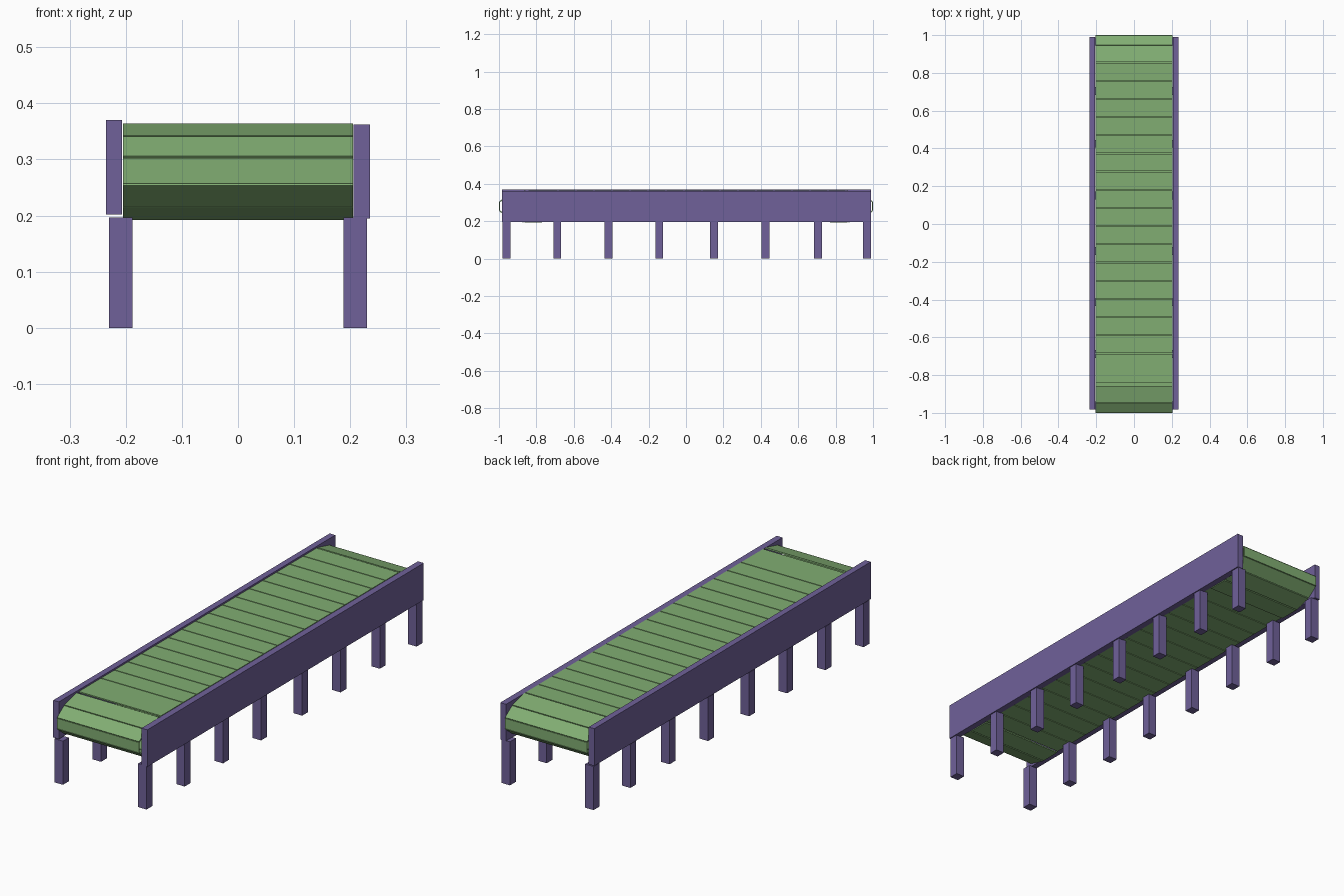
import bpy
import bmesh
from mathutils import Vector

if "Cube" in bpy.data.objects:
    bpy.data.objects.remove(bpy.data.objects["Cube"])


def material(name, color):
    m = bpy.data.materials.new(name)
    m.diffuse_color = color
    m.use_nodes = True
    m.node_tree.nodes["Principled BSDF"].inputs["Base Color"].default_value = m.diffuse_color
    return m


PURPLE = material("frame_purple", (0.16, 0.12, 0.32, 1))
GREEN = material("belt_green", (0.22, 0.42, 0.17, 1))


def finish(name, bm, mat):
    bmesh.ops.recalc_face_normals(bm, faces=bm.faces)
    me = bpy.data.meshes.new(name)
    bm.to_mesh(me)
    bm.free()
    me.materials.append(mat)
    ob = bpy.data.objects.new(name, me)
    bpy.context.collection.objects.link(ob)
    return ob


def box(name, x, y, z, mat):
    bm = bmesh.new()
    bmesh.ops.create_cube(bm, size=1)
    for v in bm.verts:
        v.co = [(r[0] + r[1]) / 2 + c * (r[1] - r[0]) for r, c in zip((x, y, z), v.co)]
    return finish(name, bm, mat)


def add_slat(bm, a, b, half=0.205, thick=0.006, gap=0.002):
    """Thin plank between two (y, z) points, thickened to the inside of the loop."""
    a, b = Vector(a), Vector(b)
    d = (b - a).normalized()
    inward = Vector((d.y, -d.x)) * thick
    a, b = a + d * gap, b - d * gap
    section = [a, b, b + inward, a + inward]
    face = bm.faces.new([bm.verts.new((-half, p.x, p.y)) for p in section])
    ext = bmesh.ops.extrude_face_region(bm, geom=[face])["geom"]
    for v in ext:
        if isinstance(v, bmesh.types.BMVert):
            v.co.x = half


# Side rails
box("left_rail", (-0.235, -0.207), (-0.983, 0.99), (0.202, 0.37), PURPLE)
box("right_rail", (0.206, 0.235), (-0.983, 0.99), (0.195, 0.362), PURPLE)

# Legs
for i, y in enumerate((-0.96, -0.688, -0.414, -0.143, 0.15, 0.425, 0.705, 0.967)):
    for side, s in (("left", -1), ("right", 1)):
        xs = sorted((s * 0.188, s * 0.23))
        box(f"{side}_leg_{i + 1}", xs, (y - 0.021, y + 0.021), (0, 0.197), PURPLE)

# Belt slats, running along the top from front to back
top = bmesh.new()
ys = [-0.845] + [-0.685 + i * 1.54 / 16 for i in range(17)]
for a, b in zip(ys, ys[1:]):
    add_slat(top, (a, 0.364), (b, 0.364))
finish("top_belt_slats", top, GREEN)

# Underside slats, from back to front
under = bmesh.new()
ys = [0.865 - i * 1.73 / 18 for i in range(19)]
for i, (a, b) in enumerate(zip(ys, ys[1:])):
    z = 0.192 if i in (0, 17) else 0.197
    add_slat(under, (a, z), (b, z))
finish("under_belt_slats", under, GREEN)

# Slats curling round each end
curl = [(0.85, 0.365), (0.94, 0.342), (0.993, 0.305),
        (0.993, 0.255), (0.942, 0.215), (0.86, 0.192)]
for name, s in (("back_end_slats", 1), ("front_end_slats", -1)):
    pts = [(s * y, z) for y, z in curl][::s]
    bm = bmesh.new()
    for a, b in zip(pts, pts[1:]):
        add_slat(bm, a, b)
    bmesh.ops.translate(bm, verts=bm.verts, vec=(0, s * 0.007, 0))
    finish(name, bm, GREEN)
